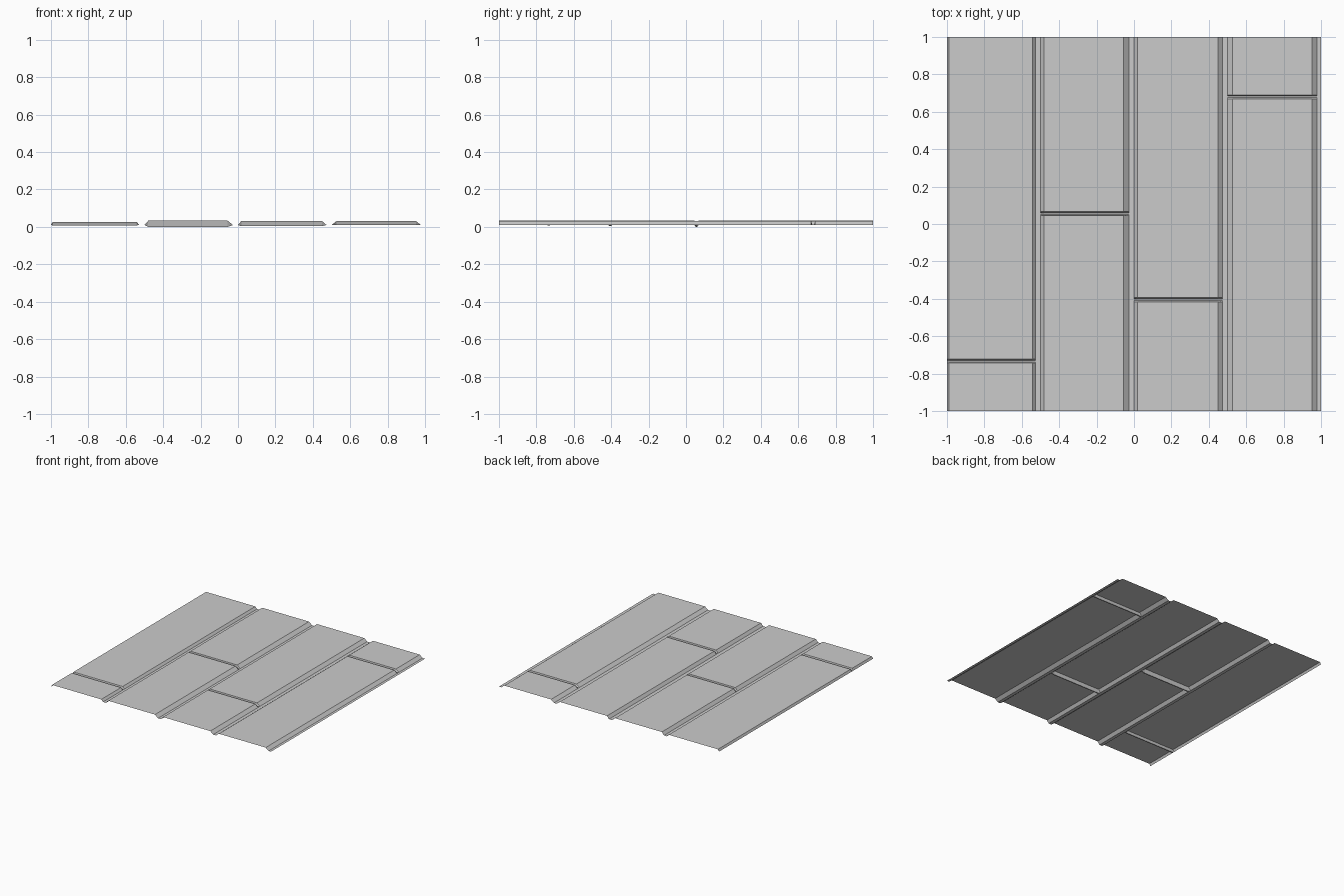
import bpy
import bmesh

if "Cube" in bpy.data.objects:
    bpy.data.objects.remove(bpy.data.objects["Cube"])

FLOOR = 0.01     # height of the long seams
PITCH = 0.5      # spacing of the planks


def sheet(name, xs, ys, height):
    """Open, upward-facing grid sheet; height(i, j) gives z for column i, row j."""
    bm = bmesh.new()
    grid = [[bm.verts.new((x, y, height(i, j))) for j, y in enumerate(ys)]
            for i, x in enumerate(xs)]
    for i in range(len(xs) - 1):
        for j in range(len(ys) - 1):
            bm.faces.new((grid[i][j], grid[i + 1][j],
                          grid[i + 1][j + 1], grid[i][j + 1]))
    mesh = bpy.data.meshes.new(name)
    bm.to_mesh(mesh)
    bm.free()
    obj = bpy.data.objects.new(name, mesh)
    bpy.context.collection.objects.link(obj)
    return obj


# Planks: right edge offset, left bevel, right bevel, top z, joint y, joint bottom z
planks = [
    (0.473, 0.010, 0.016, 0.027, -0.733, 0.008),
    (0.473, 0.020, 0.028, 0.033, 0.056, 0.000),
    (0.474, 0.018, 0.026, 0.032, -0.405, 0.004),
    (0.478, 0.027, 0.026, 0.031, 0.680, 0.010),
]

for n, (width, left, right, top, joint, bottom) in enumerate(planks):
    x0 = -1 + n * PITCH
    x1 = x0 + width
    xs = [x0, x0 + left, x1 - right, x1]
    ys = [-1, joint - 0.011, joint - 0.004, joint + 0.004, joint + 0.011, 1]

    def height(i, j):
        if i in (0, 3):
            return FLOOR
        return bottom if j in (2, 3) else top

    # Bevelled plank surface with its cross joint
    sheet(f"plank_{n + 1}", xs, ys, height)
    # Flat seam beside the plank
    sheet(f"seam_{n + 1}", [x1, x0 + PITCH], [-1, 1], lambda i, j: FLOOR)
